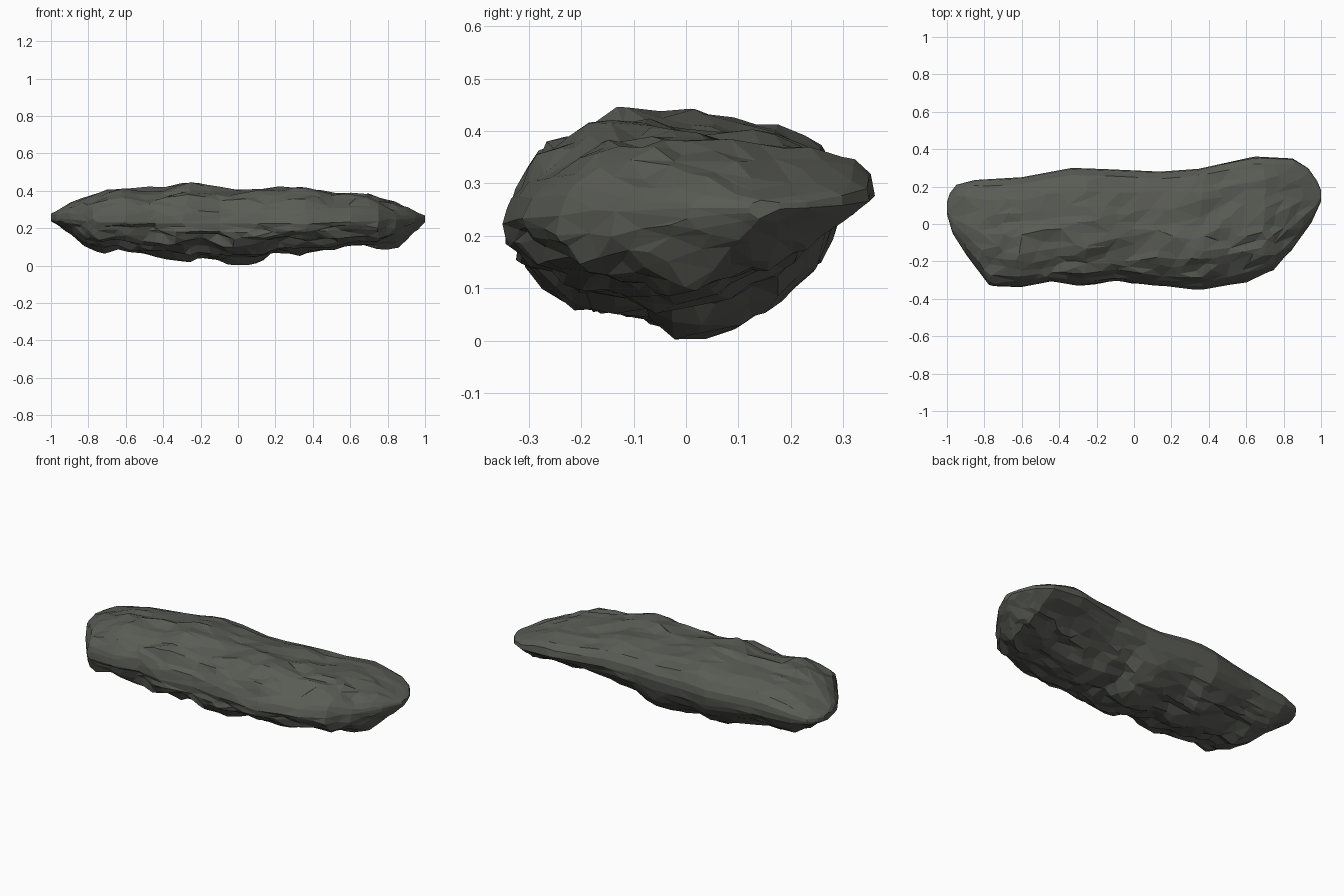
import bpy, bmesh, math
from mathutils import Vector, noise

if "Cube" in bpy.data.objects:
    bpy.data.objects.remove(bpy.data.objects["Cube"])

# Silhouette profiles along x, read off the front and top views
TOP = [(-1, .29), (-.9, .345), (-.7, .41), (-.4, .425), (-.25, .455), (0, .415), (.36, .425),
       (.5, .395), (.7, .392), (.9, .325), (1, .28)]
BOTTOM = [(-1, .25), (-.9, .19), (-.82, .12), (-.73, .09), (-.65, .105), (-.3, .04), (-.2, .07),
          (.04, .01), (.13, .035), (.2, .095), (.3, .08), (.6, .12), (.86, .105), (.92, .17), (1, .245)]
BACK = [(-1, .12), (-.985, .165), (-.95, .21), (-.85, .235), (-.6, .25), (-.33, .3), (.15, .28), (.35, .295),
        (.5, .33), (.65, .36), (.85, .35), (.93, .3), (.98, .23), (1, .18)]
FRONT = [(-1, .05), (-.97, -.05), (-.9, -.16), (-.77, -.33), (-.6, -.34), (-.45, -.31), (-.3, -.33),
         (-.1, -.3), (.1, -.33), (.36, -.35), (.6, -.31), (.75, -.24), (.85, -.13), (.95, .01), (1, .12)]

# Cross-section: u runs front (-1) to back (1), v runs bottom (-1) to top (1)
SECTION = [(1, 0), (.98, .28), (.88, .58), (.6, .83), (.2, .95), (-.15, 1), (-.5, .92), (-.8, .62),
           (-.95, .25), (-1, 0), (-.95, -.3), (-.82, -.53), (-.5, -.8), (0, -1), (.4, -.88),
           (.65, -.72), (.85, -.48), (.97, -.22)]
STATIONS, PER_EDGE = 80, 3


def lerp(table, x):
    for (x0, a), (x1, b) in zip(table, table[1:]):
        if x <= x1:
            return a + (b - a) * (x - x0) / (x1 - x0)
    return table[-1][1]


def chips(p):
    """Slanted, stretched rock grain with sharp ridges."""
    q = Vector(((p.x + p.y * .25) * 3, (p.y - p.x * .25) * 9, p.z * 11))
    ridge = .5 - 1.6 * abs(noise.noise(q))
    return ridge + .6 * noise.noise(q * 2.3)


bm = bmesh.new()
rings = []
n = len(SECTION)
for i in range(STATIONS):
    x = -math.cos(math.pi * (i + .3) / (STATIONS - .4))
    top, bottom, back, front = (lerp(t, x) for t in (TOP, BOTTOM, BACK, FRONT))
    # The keel drifts to the front at the right end
    drift = .8 * min(1, max(0, (x - .2) / .6))
    ring = []
    for k in range(n * PER_EDGE):
        j, f = k // PER_EDGE, (k % PER_EDGE) / PER_EDGE
        (u0, v0), (u1, v1) = SECTION[j], SECTION[(j + 1) % n]
        u, v = u0 + (u1 - u0) * f, v0 + (v1 - v0) * f
        if v < 0:
            u += drift * v * (1 + u) / 2
        else:
            # Slight twist: full left-front and right-back shoulders
            v **= 1 - .4 * max(0, u * x)
        y = (back + front) / 2 + u * (back - front) / 2
        rim = .265 + .08 * y * (1 - x ** 4)
        z = rim + v * ((top - rim) if v > 0 else (rim - bottom))
        p = Vector((x, y, z))
        # Roughest on the lower front, calm on the back edge and tips
        rough = (.036 if v < 0 else .024) * (1 - .75 * max(u, 0)) * (1 - x ** 6)
        d = chips(p) * rough
        p.z += d * (1 if v > 0 else -1) * min(1, abs(v) * 2)
        p.y += d * u * (.7 if v < -.1 else .2)
        ring.append(bm.verts.new(p))
    rings.append(ring)

# Skin the rings and close the tips
for a, b in zip(rings, rings[1:]):
    for k in range(len(a)):
        m = (k + 1) % len(a)
        bm.faces.new((a[k], a[m], b[m], b[k]))
bm.faces.new(rings[0])
bm.faces.new(rings[-1])
bmesh.ops.recalc_face_normals(bm, faces=bm.faces)
low = min(v.co.z for v in bm.verts)
bmesh.ops.translate(bm, verts=bm.verts, vec=(0, 0, -low))

mesh = bpy.data.meshes.new("rock_slab")
bm.to_mesh(mesh)
bm.free()
rock = bpy.data.objects.new("rock_slab", mesh)
bpy.context.collection.objects.link(rock)

# Collapse into irregular flat facets
rock.modifiers.new("facets", 'DECIMATE').ratio = .2

stone = bpy.data.materials.new("dark_stone")
stone.diffuse_color = (.1, .105, .09, 1)
stone.use_nodes = True
stone.node_tree.nodes["Principled BSDF"].inputs["Base Color"].default_value = stone.diffuse_color
mesh.materials.append(stone)
